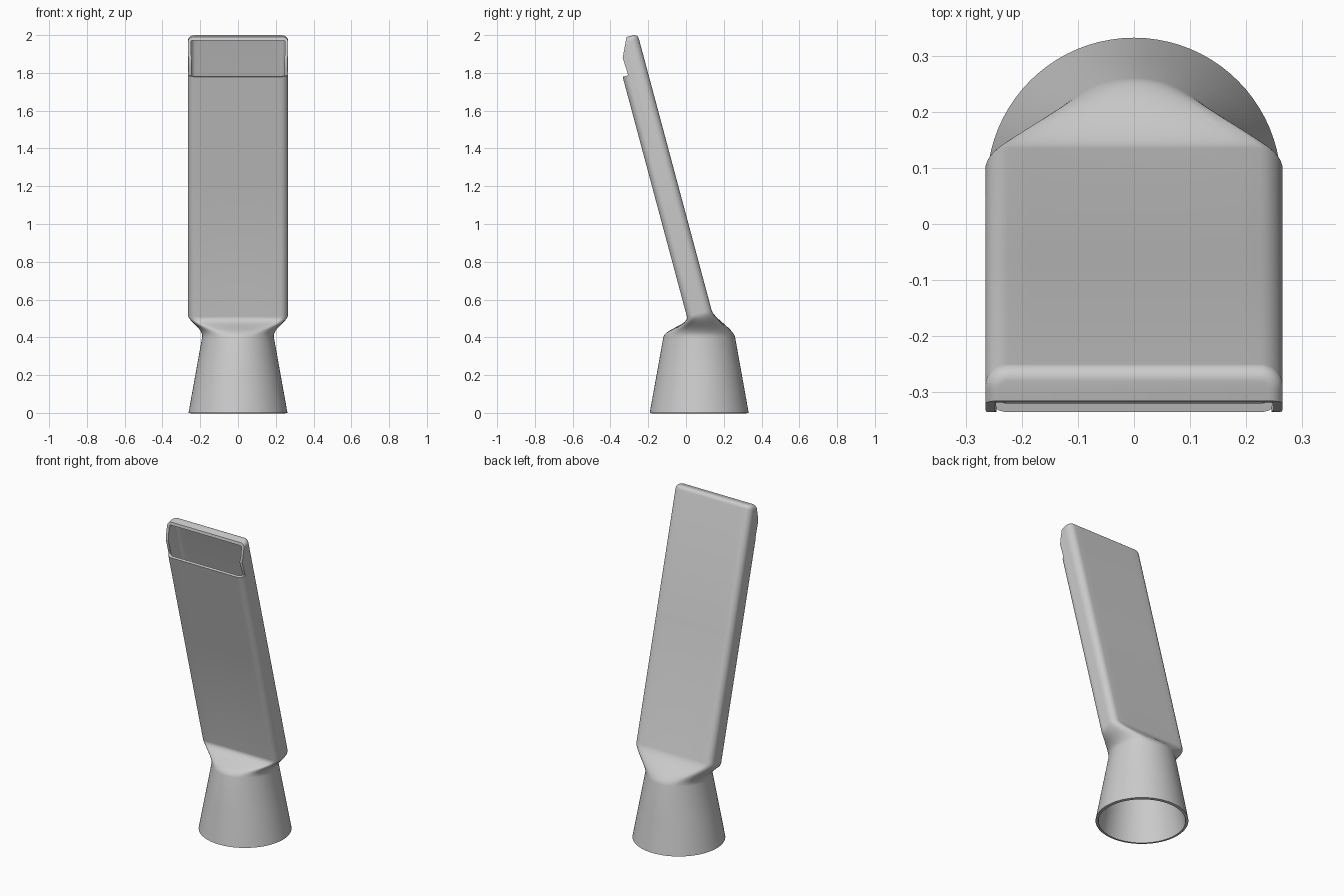
import bpy
import bmesh
from math import sin, cos, pi, radians
from mathutils import Vector

if "Cube" in bpy.data.objects:
    bpy.data.objects.remove(bpy.data.objects["Cube"])

grey = bpy.data.materials.new("light_grey_plastic")
grey.use_nodes = True
grey.diffuse_color = (0.6, 0.6, 0.6, 1)
grey.node_tree.nodes["Principled BSDF"].inputs["Base Color"].default_value = (0.6, 0.6, 0.6, 1)

TILT = radians(15)
AXIS = Vector((0, -sin(TILT), cos(TILT)))      # along the duct
ACROSS = Vector((0, cos(TILT), sin(TILT)))     # through its thickness
NECK = Vector((0, 0.07, 0.5275))               # start of the duct
HALF_W, HALF_T, CORNER = 0.265, 0.0675, 0.04
LENGTH, ROUND, WALL = 1.512, 0.025, 0.016


def section(inset=0.0):
    """Rounded rectangle: list of (circle angle, u, v)."""
    w, t, r = HALF_W - inset, HALF_T - inset, CORNER - inset
    arcs = []
    for k, (sx, sy) in enumerate([(1, 1), (-1, 1), (-1, -1), (1, -1)]):
        arc = []
        for i in range(9):
            a = (k + i / 8) * pi / 2
            turn = (k + 0.5) * pi / 2 + (i / 8 - 0.5) * radians(36)
            arc.append(Vector((turn, sx * (w - r) + r * cos(a), sy * (t - r) + r * sin(a))))
        arcs.append(arc)
    points = []
    for k, arc in enumerate(arcs):
        points += arc
        end = arcs[(k + 1) % 4][0].copy()
        if k == 3:
            end.x += 2 * pi
        steps = 12
        points += [arc[-1].lerp(end, i / steps) for i in range(1, steps)]
    return points


def duct_ring(along, inset=0.0):
    return [NECK + AXIS * along + ACROSS * v + Vector((u, 0, 0)) for _, u, v in section(inset)]


def round_ring(radius, z):
    return [Vector((radius * cos(a), NECK.y + radius * sin(a), z)) for a, _, _ in section()]


def blend(ring_a, ring_b, t):
    """Tangent blend from the socket cone to the duct."""
    out = []
    for p, q in zip(ring_a, ring_b):
        radial = Vector((p.x, p.y - NECK.y, 0)).normalized()
        m0 = (Vector((0, 0, 1)) - radial * 0.18) * 0.14
        m1 = AXIS * 0.14
        out.append(p * (2*t**3 - 3*t**2 + 1) + m0 * (t**3 - 2*t**2 + t)
                   + q * (3*t**2 - 2*t**3) + m1 * (t**3 - t**2))
    return out


# Rings from the socket rim up to the rounded tip
socket_top, duct_start = round_ring(0.19, 0.4), duct_ring(0)
rings = [round_ring(0.262, 0), round_ring(0.226, 0.2)]
rings += [blend(socket_top, duct_start, i / 14) for i in range(15)]
rings += [duct_ring(LENGTH / 2)]
for i in range(7):
    a = i / 6 * pi / 2
    rings.append(duct_ring(LENGTH - ROUND * (1 - sin(a)), ROUND * (1 - cos(a))))

bm = bmesh.new()
loops = [[bm.verts.new(p) for p in ring] for ring in rings]
for low, high in zip(loops, loops[1:]):
    for i in range(len(low)):
        j = (i + 1) % len(low)
        bm.faces.new((low[i], low[j], high[j], high[i]))
bm.faces.new(loops[-1])
mesh = bpy.data.meshes.new("nozzle_body")
bm.to_mesh(mesh)
bm.free()
mesh.materials.append(grey)
body = bpy.data.objects.new("nozzle_body", mesh)
bpy.context.collection.objects.link(body)

# Mouth cutter: side profile extruded across the width
profile = [(-0.5, 1.735), (-0.306, 1.787), (-0.335, 1.88), (-0.315, 1.99), (-0.31, 2.1), (-0.5, 2.1)]
bm = bmesh.new()
face = bm.faces.new([bm.verts.new((-0.4, y, z)) for y, z in profile])
grown = bmesh.ops.extrude_face_region(bm, geom=[face])
bmesh.ops.translate(bm, vec=(0.8, 0, 0),
                    verts=[g for g in grown["geom"] if isinstance(g, bmesh.types.BMVert)])
bmesh.ops.recalc_face_normals(bm, faces=bm.faces)
cut_mesh = bpy.data.meshes.new("mouth_cutter")
bm.to_mesh(cut_mesh)
bm.free()
cut_mesh.materials.append(grey)
cutter = bpy.data.objects.new("mouth_cutter", cut_mesh)
bpy.context.collection.objects.link(cutter)
cutter.hide_render = True

# Hollow wall, then the open mouth
shell = body.modifiers.new("wall", "SOLIDIFY")
shell.thickness = WALL
shell.offset = -1
shell.use_even_offset = True
mouth = body.modifiers.new("mouth", "BOOLEAN")
mouth.operation = "DIFFERENCE"
mouth.solver = "EXACT"
mouth.object = cutter

bpy.ops.object.select_all(action="DESELECT")
body.select_set(True)
bpy.context.view_layer.objects.active = body
bpy.ops.object.modifier_apply(modifier="wall")
bpy.ops.object.modifier_apply(modifier="mouth")
bpy.data.objects.remove(cutter)
bpy.ops.object.shade_smooth_by_angle(angle=radians(30))
